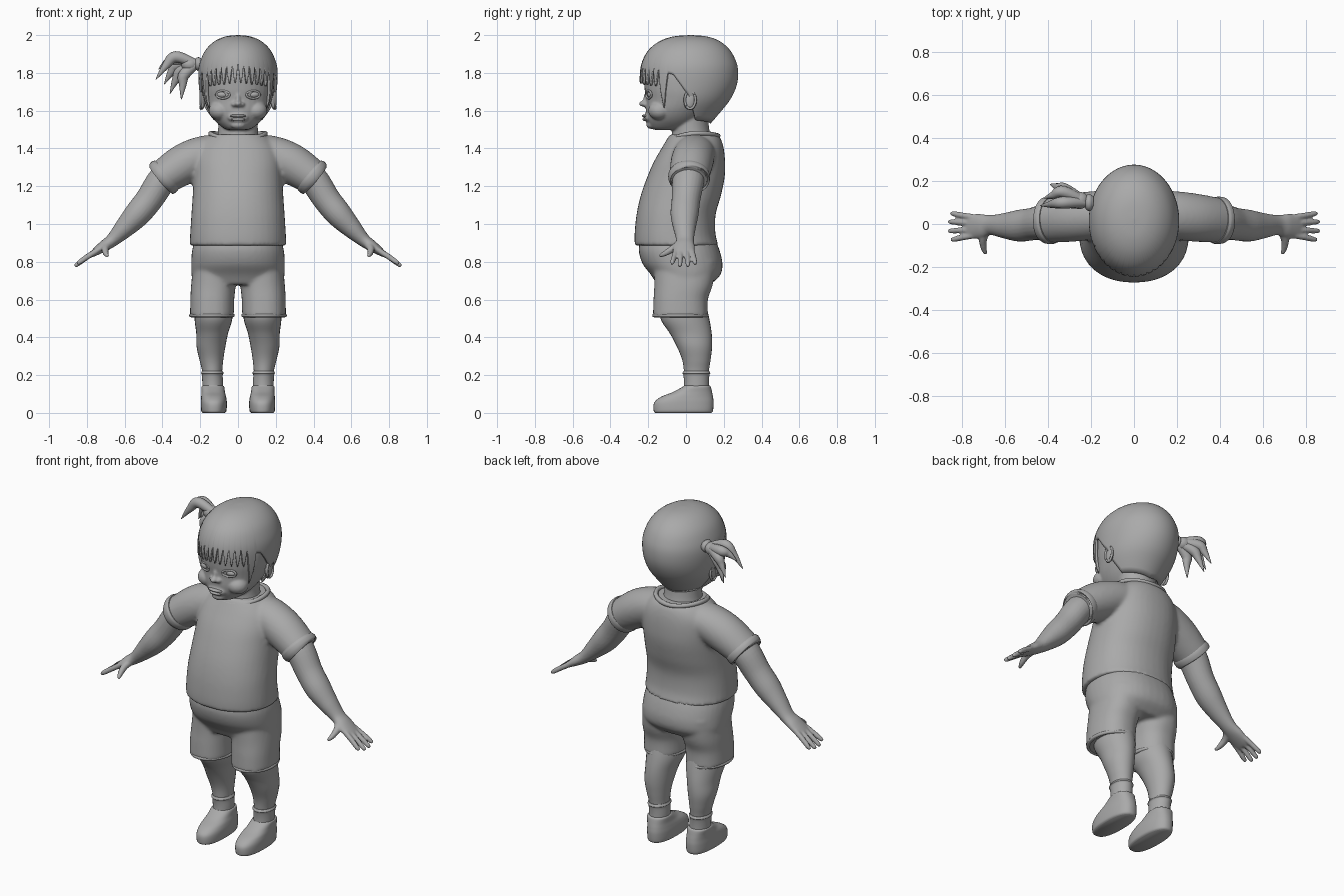
import bpy, bmesh, math
from mathutils import Vector, Matrix

if "Cube" in bpy.data.objects:
    bpy.data.objects.remove(bpy.data.objects["Cube"])

grey = bpy.data.materials.new("plain grey")
grey.use_nodes = True
COLOUR = (0.4, 0.4, 0.4, 1)
grey.diffuse_color = COLOUR
grey.node_tree.nodes["Principled BSDF"].inputs["Base Color"].default_value = COLOUR


def spline(keys, u):
    """Smooth curve through tuples of numbers."""
    i = min(int(u), len(keys) - 2)
    t = u - i
    p = [keys[max(0, min(len(keys) - 1, i + k))] for k in (-1, 0, 1, 2)]
    return [b + 0.5 * t * (c - a + t * (2*a - 5*b + 4*c - d + t * (3*(b - c) + d - a)))
            for a, b, c, d in zip(*p)]


def oval(a, power):
    c, s = math.cos(a), math.sin(a)
    e = 2 / power
    return math.copysign(abs(c) ** e, c), math.copysign(abs(s) ** e, s)


def skin(bm, rings, caps=True):
    rows = [[bm.verts.new(p) for p in ring] for ring in rings]
    n = len(rows[0])
    for lo, hi in zip(rows, rows[1:]):
        for k in range(n):
            bm.faces.new((lo[k], lo[(k + 1) % n], hi[(k + 1) % n], hi[k]))
    if caps:
        bm.faces.new(rows[0][::-1])
        bm.faces.new(rows[-1])


def loft(bm, keys, power=2, n=40, steps=6):
    """Level rings: height, centre x, half width, front y, back y."""
    rings = []
    for k in range((len(keys) - 1) * steps + 1):
        z, x, w, f, b = spline(keys, k / steps)
        pts = [oval(2 * math.pi * j / n, power) for j in range(n)]
        rings.append([Vector((x + w * c, (f + b) / 2 + (b - f) / 2 * s, z)) for c, s in pts])
    skin(bm, rings)


def limb(bm, keys, n=20, steps=6):
    """Rings along a path: x, y, z, side radius, depth radius."""
    rings = []
    top = len(keys) - 1
    for k in range(top * steps + 1):
        u = k / steps
        x, y, z, r, d = spline(keys, u)
        t = Vector(spline(keys, min(u + .05, top))[:3]) - Vector(spline(keys, max(u - .05, 0))[:3])
        t.normalize()
        ref = Vector((1, 0, 0)) if abs(t.y) > .75 else Vector((0, 1, 0))
        side = ref.cross(t).normalized()
        depth = t.cross(side)
        rings.append([Vector((x, y, z)) + side * r * math.cos(a) + depth * d * math.sin(a)
                      for a in (2 * math.pi * j / n for j in range(n))])
    skin(bm, rings)


def ball(bm, centre, size, tilt=0):
    m = Matrix.Translation(centre) @ Matrix.Rotation(tilt, 4, 'X') @ Matrix.Diagonal((*size, 1))
    bmesh.ops.create_uvsphere(bm, u_segments=28, v_segments=16, radius=1, matrix=m)


def loop(bm, point, r, n=48):
    """Closed thin roll following point(angle), for hems and lids."""
    rows = []
    for k in range(n):
        a = 2 * math.pi * k / n
        p = Vector(point(a))
        t = (Vector(point(a + .01)) - Vector(point(a - .01))).normalized()
        s = t.orthogonal() if abs(t.z) > .9 else t.cross(Vector((0, 0, 1)))
        s.normalize()
        b = t.cross(s)
        rows.append([p + r * (s * math.cos(q) + b * math.sin(q))
                     for q in (math.pi * j / 4 for j in range(8))])
    skin(bm, rows + [rows[0]], caps=False)
    bmesh.ops.remove_doubles(bm, verts=bm.verts, dist=1e-6)


def finish(name, bm, voxel=0, relax=4, mirror=False):
    bmesh.ops.recalc_face_normals(bm, faces=bm.faces)
    me = bpy.data.meshes.new(name)
    bm.to_mesh(me)
    bm.free()
    me.materials.append(grey)
    ob = bpy.data.objects.new(name, me)
    bpy.context.collection.objects.link(ob)
    bpy.ops.object.select_all(action='DESELECT')
    ob.select_set(True)
    bpy.context.view_layer.objects.active = ob
    bpy.ops.object.shade_smooth_by_angle(angle=math.radians(50))
    if voxel:
        m = ob.modifiers.new("blend", 'REMESH')
        m.mode, m.voxel_size, m.use_smooth_shade = 'VOXEL', voxel, True
        m = ob.modifiers.new("relax", 'SMOOTH')
        m.factor, m.iterations = .5, relax
    if mirror:
        m = ob.modifiers.new("mirror", 'MIRROR')
        m.use_mirror_merge = False
    return ob


# Shirt with both sleeves
bm = bmesh.new()
loft(bm, [(.885, 0, .256, -.272, .172), (.95, 0, .253, -.272, .156), (1.05, 0, .247, -.262, .157),
          (1.15, 0, .24, -.24, .185), (1.25, 0, .235, -.205, .205), (1.33, 0, .232, -.17, .207),
          (1.4, 0, .215, -.13, .2), (1.45, 0, .175, -.1, .185), (1.475, 0, .14, -.085, .165)], 2.2)
for s in (-1, 1):
    limb(bm, [(0, .05, 1.38, .08, .1), (s*.15, .045, 1.372, .1, .11), (s*.28, .03, 1.32, .108, .112),
              (s*.405, .015, 1.24, .093, .103)], 32)
finish("shirt", bm, .011, 6)

# Collar and shirt hem
bm = bmesh.new()
loop(bm, lambda a: (.145 * math.cos(a), .04 + .13 * math.sin(a),
                    1.467 + .012 * math.sin(a) + .012 * math.cos(2 * a)), .013)
finish("collar", bm)

# Sleeve cuffs
bm = bmesh.new()
limb(bm, [(.377, .018, 1.262, .098, .107), (.39, .017, 1.251, .103, .111),
          (.407, .015, 1.238, .1, .108), (.412, .015, 1.234, .086, .094)], 32)
finish("cuffs", bm, mirror=True)

# Arms, hands and fingers
bm = bmesh.new()
limb(bm, [(.33, .015, 1.29, .07, .08), (.4, .012, 1.235, .077, .085), (.47, 0, 1.13, .073, .076),
          (.535, -.008, 1.05, .069, .074), (.6, -.008, .98, .054, .06), (.665, -.005, .915, .036, .047),
          (.715, -.01, .88, .029, .057), (.765, -.012, .845, .018, .057), (.785, -.012, .83, .011, .05)], 24)
for y0, y1, reach in ((.032, .048, -.01), (.004, .01, 0), (-.026, -.032, 0), (-.054, -.072, -.012)):
    limb(bm, [(.745, y0, .86, .015, .014), (.8, (y0 + y1) / 2, .825, .015, .014),
              (.85 + reach, y1, .787 - reach, .013, .012), (.864 + reach, y1, .776 - reach, .007, .007)], 12)
limb(bm, [(.68, -.02, .9, .022, .022), (.702, -.065, .872, .02, .02),
          (.7, -.11, .845, .015, .015), (.69, -.14, .83, .008, .008)], 12)
finish("arms", bm, .006, 3, True)

# Shorts
bm = bmesh.new()
loft(bm, [(.93, 0, .225, -.24, .15), (.86, 0, .243, -.25, .178), (.79, 0, .248, -.23, .193),
          (.73, 0, .246, -.185, .182), (.68, 0, .235, -.155, .13)], 2.3)
for s in (-1, 1):
    loft(bm, [(.51, s*.138, .116, -.175, .115), (.6, s*.136, .116, -.172, .116),
              (.68, s*.13, .118, -.168, .142), (.8, s*.12, .115, -.17, .16)], 2.3)
finish("shorts", bm, .01, 5)

# Bottom hems of the shorts
bm = bmesh.new()
loop(bm, lambda a: (.138 + .111 * math.cos(a), -.03 + .139 * math.sin(a), .516), .01)
finish("shorts_hems", bm, mirror=True)

# Legs
bm = bmesh.new()
loft(bm, [(.6, .13, .1, -.14, .1), (.5, .13, .1, -.135, .123), (.42, .137, .084, -.085, .136),
          (.35, .143, .076, -.048, .138), (.28, .141, .063, -.02, .13), (.21, .136, .052, -.01, .12),
          (.1, .133, .05, -.005, .115)], n=28)
finish("legs", bm, mirror=True)

# Socks with a rolled top
bm = bmesh.new()
loft(bm, [(.1, .133, .055, -.012, .122), (.16, .134, .055, -.01, .121), (.2, .136, .055, -.014, .124),
          (.21, .136, .06, -.019, .129), (.222, .136, .054, -.012, .123)], n=28)
finish("socks", bm, mirror=True)

# Shoes
bm = bmesh.new()
loft(bm, [(0, .128, .058, -.163, .135), (.012, .128, .067, -.171, .143), (.055, .128, .069, -.168, .146),
          (.085, .129, .066, -.132, .143), (.11, .131, .062, -.07, .138), (.138, .133, .06, -.018, .131),
          (.145, .133, .052, -.01, .124)], 2.4, 36)
finish("shoes", bm, mirror=True)

# Head with nose, cheeks, chin and neck
bm = bmesh.new()
loft(bm, [(1.498, 0, .05, -.165, -.02), (1.51, 0, .08, -.188, .03), (1.55, 0, .125, -.205, .08),
          (1.6, 0, .158, -.213, .13), (1.66, 0, .18, -.212, .19), (1.72, 0, .19, -.22, .22),
          (1.8, 0, .19, -.222, .25), (1.88, 0, .165, -.195, .23), (1.94, 0, .1, -.1, .15)], 2.1)
loft(bm, [(1.42, 0, .125, -.085, .15), (1.47, 0, .108, -.075, .13), (1.53, 0, .105, -.07, .12),
          (1.6, 0, .11, -.07, .12)])
ball(bm, (0, -.222, 1.637), (.02, .027, .017))
ball(bm, (0, -.205, 1.665), (.013, .022, .04), -.2)
ball(bm, (0, -.185, 1.525), (.04, .025, .022))
ball(bm, (0, -.2, 1.565), (.055, .022, .028))
for s in (-1, 1):
    ball(bm, (s*.022, -.212, 1.633), (.014, .018, .013))
    ball(bm, (s*.095, -.14, 1.6), (.06, .06, .05))
finish("head", bm, .0065, 4)

# Eyes and lids
bm = bmesh.new()
ball(bm, (.08, -.183, 1.685), (.033, .022, .019))
finish("eyes", bm, mirror=True)
bm = bmesh.new()
loop(bm, lambda a: (.08 + .035 * math.cos(a), -.197 + .013 * math.cos(a), 1.685 + .02 * math.sin(a)), .006)
finish("eyelids", bm, mirror=True)

# Lips
bm = bmesh.new()
ball(bm, (0, -.214, 1.572), (.044, .02, .009))
ball(bm, (0, -.211, 1.554), (.038, .02, .01))
finish("lips", bm)

# Ears
bm = bmesh.new()
ball(bm, (.188, .02, 1.655), (.013, .03, .05), -.2)
loop(bm, lambda a: (.196, .022 + .028 * math.cos(a), 1.657 + .046 * math.sin(a)), .007)
finish("ears", bm, mirror=True)

# Hair cap with a jagged fringe and side locks
CAP = [(2, .004, .02, .03), (1.993, .065, -.065, .11), (1.97, .12, -.135, .175), (1.93, .165, -.19, .225),
       (1.88, .193, -.224, .257), (1.82, .209, -.242, .275), (1.74, .208, -.245, .27),
       (1.66, .196, -.235, .235), (1.59, .165, -.21, .18), (1.52, .12, -.16, .12)]
EDGE = [(.9, 1.83), (.95, 1.72), (1.05, 1.6), (1.12, 1.8), (1.25, 1.79), (1.5, 1.71), (1.62, 1.68),
        (1.75, 1.62), (2, 1.55), (3.2, 1.53)]


def edge(phi):
    if phi < EDGE[0][0]:
        wave = abs((phi * 6.7) % 1 * 2 - 1)
        return 1.745 + .115 * wave ** 1.6 - .02 * phi
    for (a, za), (b, zb) in zip(EDGE, EDGE[1:]):
        if phi <= b:
            return za + (zb - za) * (phi - a) / (b - a)


N, ROWS = 320, 28
ends = []
for k in range(N):
    z = edge(abs(2 * math.pi * k / N - math.pi))
    lo, hi = 0, len(CAP) - 1
    for _ in range(24):
        mid = (lo + hi) / 2
        lo, hi = (mid, hi) if spline(CAP, mid)[0] > z else (lo, mid)
    ends.append(lo)
rings = []
for r in range(ROWS + 1):
    ring = []
    for k in range(N):
        z, w, f, b = spline(CAP, ends[k] * r / ROWS)
        a = 2 * math.pi * k / N - math.pi
        ring.append((w * math.sin(a), (f + b) / 2 - (b - f) / 2 * math.cos(a), z))
    rings.append(ring)
bm = bmesh.new()
skin(bm, rings, caps=False)
bm.verts.ensure_lookup_table()
bm.faces.new(bm.verts[:N])
ob = finish("hair", bm)
m = ob.modifiers.new("thickness", 'SOLIDIFY')
m.thickness, m.offset = .014, -1

# Side ponytail: band and curved strands
bm = bmesh.new()
limb(bm, [(-.19, .1, 1.845, .025, .03), (-.21, .1, 1.847, .036, .04), (-.225, .1, 1.847, .028, .03)])
finish("hair_band", bm)
bm = bmesh.new()
ball(bm, (-.255, .11, 1.845), (.045, .04, .038))
for (mx, my, mz), (tx, ty, tz) in (((-.33, .1, 1.885), (-.435, .085, 1.765)),
                                   ((-.33, .15, 1.87), (-.42, .12, 1.82)),
                                   ((-.32, .16, 1.84), (-.39, .185, 1.74)),
                                   ((-.3, .14, 1.81), (-.36, .16, 1.69)),
                                   ((-.285, .1, 1.79), (-.3, .09, 1.66))):
    limb(bm, [(-.22, .1, 1.847, .022, .022), (mx, my, mz, .03, .028),
              ((mx + tx) / 2, (my + ty) / 2, (mz + tz) / 2 + .012, .02, .018), (tx, ty, tz, .002, .002)], 12)
finish("ponytail", bm)
